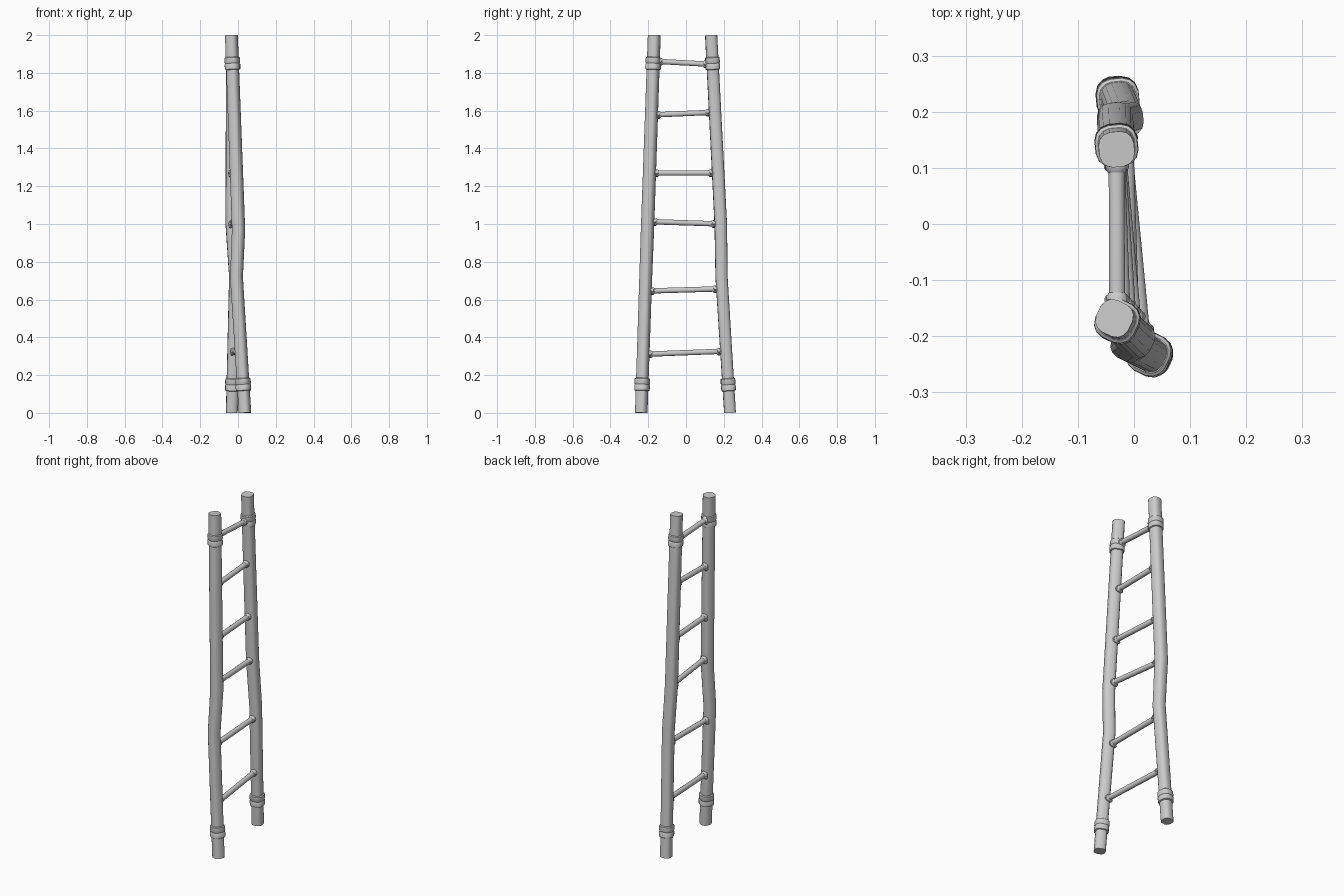
import bpy, bmesh, math
from mathutils import Vector

cube = bpy.data.objects.get("Cube")
if cube:
    bpy.data.objects.remove(cube, do_unlink=True)

grey = bpy.data.materials.new("plain grey")
grey.use_nodes = True
colour = (0.6, 0.6, 0.6, 1)
grey.diffuse_color = colour
grey.node_tree.nodes["Principled BSDF"].inputs["Base Color"].default_value = colour


def loft(name, points, radii, side, sides=16, power=0.75, turn=0.0):
    """Skin rounded-square rings along a path, with closed ends."""
    bm = bmesh.new()
    pts = [Vector(p) for p in points]
    axis = (pts[-1] - pts[0]).normalized()
    u = (side - axis * side.dot(axis)).normalized()
    v = axis.cross(u)
    rings = []
    for p, r in zip(pts, radii):
        ring = []
        for i in range(sides):
            a = math.tau * (i + 0.5) / sides
            c, s = math.cos(a), math.sin(a)
            c = math.copysign(abs(c) ** power, c)
            s = math.copysign(abs(s) ** power, s)
            cc = c * math.cos(turn) - s * math.sin(turn)
            ss = c * math.sin(turn) + s * math.cos(turn)
            ring.append(bm.verts.new(p + (u * cc + v * ss) * r))
        rings.append(ring)
    for a, b in zip(rings, rings[1:]):
        for i in range(sides):
            j = (i + 1) % sides
            bm.faces.new((a[i], a[j], b[j], b[i]))
    bm.faces.new(rings[0][::-1])
    bm.faces.new(rings[-1])
    bmesh.ops.recalc_face_normals(bm, faces=bm.faces)
    mesh = bpy.data.meshes.new(name)
    bm.to_mesh(mesh)
    bm.free()
    mesh.materials.append(grey)
    obj = bpy.data.objects.new(name, mesh)
    bpy.context.collection.objects.link(obj)
    bpy.ops.object.select_all(action="DESELECT")
    obj.select_set(True)
    bpy.context.view_layer.objects.active = obj
    bpy.ops.object.shade_smooth_by_angle(angle=math.radians(35))
    return obj


def at_height(path, z):
    """Point on a post's centre line at height z."""
    for a, b in zip(path, path[1:]):
        if a[2] <= z <= b[2]:
            return Vector(a).lerp(Vector(b), (z - a[2]) / (b[2] - a[2]))


# Posts: crooked poles listed from foot to top
front_path = [(0.037, -0.237, 0), (-0.008, -0.213, 0.72),
              (0.003, -0.204, 0.97), (-0.035, -0.168, 2)]
back_path = [(-0.033, 0.233, 0), (-0.015, 0.188, 0.72),
             (-0.033, 0.184, 1.0), (-0.031, 0.133, 2)]
X, Z = Vector((1, 0, 0)), Vector((0, 0, 1))
POST_RADII = (0.031, 0.032, 0.033, 0.032)
# Band outline: (offset along the post, radius)
BAND = [(-0.034, 0.033), (-0.031, 0.038), (-0.006, 0.039), (0, 0.036),
        (0.006, 0.039), (0.03, 0.038), (0.034, 0.033)]

for label, path, turn in (("front", front_path, -0.45), ("back", back_path, 0.1)):
    loft(label + "_post", path, POST_RADII, X, turn=turn)
    for where, height in (("lower", 0.15), ("upper", 1.85)):
        pts = [at_height(path, height + dz) for dz, r in BAND]
        loft(f"{label}_{where}_band", pts, [r for dz, r in BAND], X, turn=turn)

# Rungs: height at the front post and at the back post
RUNGS = [(0.31, 0.327), (0.645, 0.657), (1.013, 1.0),
         (1.27, 1.27), (1.577, 1.592), (1.862, 1.845)]
for n, (zf, zb) in enumerate(RUNGS, 1):
    a, b = at_height(front_path, zf), at_height(back_path, zb)
    loft(f"rung_{n}", [a, b], [0.0145, 0.0145], Z, sides=12, power=0.95)
    # Lashings where each rung meets its post
    d = (b - a).normalized()
    for label, end, way in (("front", a, d), ("back", b, -d)):
        tie = [end + way * t for t in (0.026, 0.034, 0.044, 0.05)]
        loft(f"rung_{n}_{label}_tie", tie, [0.017, 0.02, 0.019, 0.015],
             Z, sides=10, power=0.9)
        knot = end + way * 0.038 + Vector((0, 0, -0.006))
        slant = Vector((0.012, 0, 0.006))
        loft(f"rung_{n}_{label}_knot",
             [knot - slant * 1.6, knot - slant, knot + slant, knot + slant * 1.6],
             [0.007, 0.012, 0.012, 0.007], Z, sides=8, power=1)
